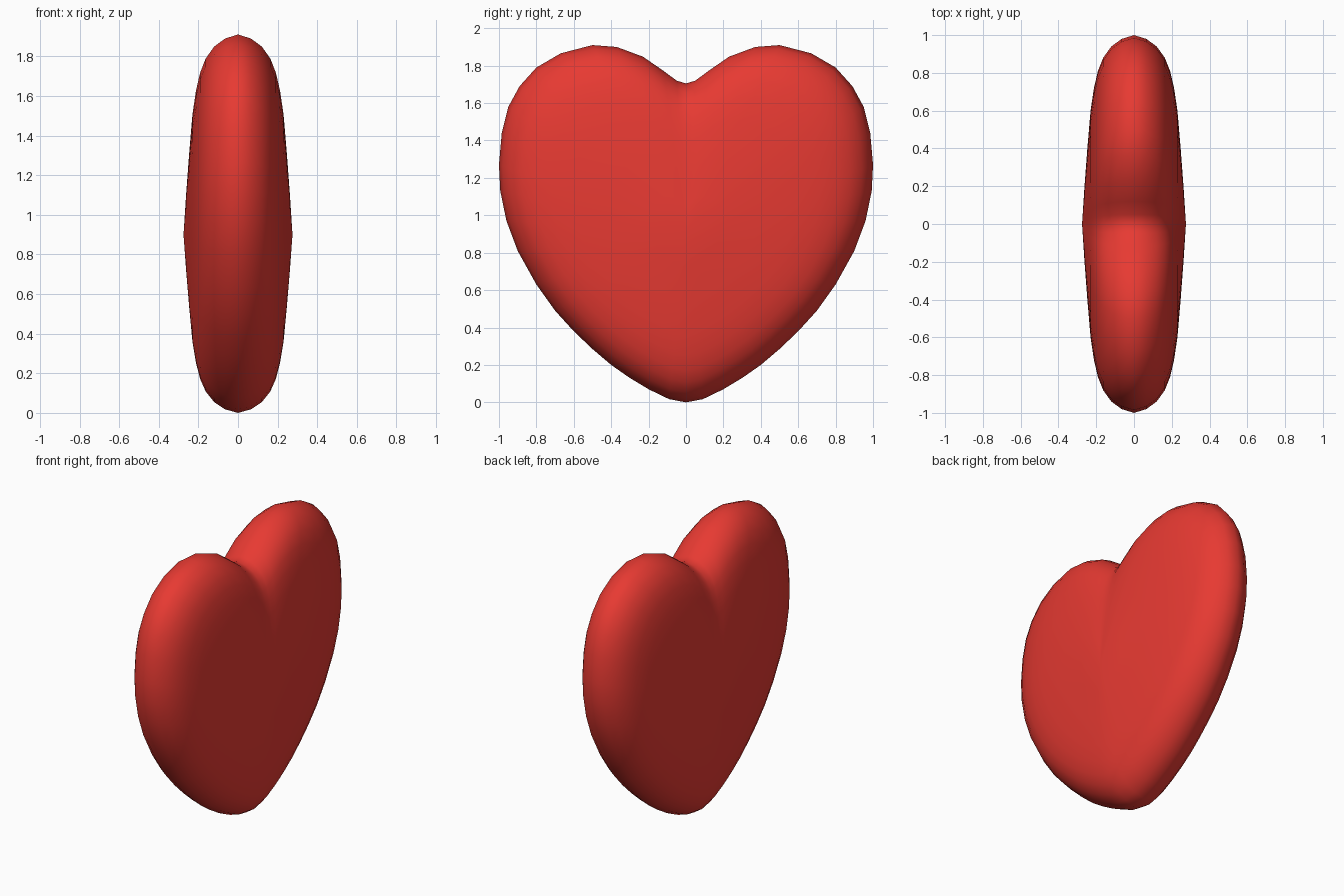
import bpy
import bmesh
from mathutils import Vector

cube = bpy.data.objects.get("Cube")
if cube:
    bpy.data.objects.remove(cube, do_unlink=True)

# Half outline of the heart (y, z), bottom tip to top notch
HALF = [(0, 0), (.09, .017), (.2, .07), (.3, .13), (.4, .2), (.5, .285),
        (.6, .38), (.7, .49), (.8, .63), (.9, .81), (.96, .97), (.993, 1.13),
        (1, 1.27), (.985, 1.44), (.95, 1.58), (.89, 1.69), (.8, 1.79),
        (.67, 1.866), (.5, 1.91), (.37, 1.9), (.23, 1.848), (.12, 1.772),
        (.05, 1.72), (0, 1.705)]
# Dome section: fraction of the outline, half thickness
DOME = [(.2, .262), (.4, .247), (.6, .23), (.72, .212), (.81, .191),
        (.88, .163), (.94, .12), (.98, .065), (1, 0)]
CENTRE = Vector((0, 0, .9))
DEPTH = .275

outline = HALF + [(-y, z) for y, z in HALF[-2:0:-1]]

bm = bmesh.new()


def ring(scale, x):
    """One scaled copy of the outline at the given thickness."""
    verts = []
    for y, z in outline:
        p = CENTRE + (Vector((0, y, z)) - CENTRE) * scale
        verts.append(bm.verts.new((x, p.y, p.z)))
    return verts


# Rings run from one face, around the rim, to the other face
sections = DOME + [(s, -x) for s, x in DOME[-2::-1]]
rings = [ring(s, x) for s, x in sections]
count = len(outline)
for a, b in zip(rings, rings[1:]):
    for i in range(count):
        j = (i + 1) % count
        bm.faces.new((a[i], a[j], b[j], b[i]))

# Close both faces at their centres
for loop, x in ((rings[0], DEPTH), (rings[-1], -DEPTH)):
    tip = bm.verts.new((x, 0, CENTRE.z))
    for i in range(count):
        bm.faces.new((loop[i], loop[(i + 1) % count], tip))

bmesh.ops.recalc_face_normals(bm, faces=bm.faces)
for face in bm.faces:
    face.smooth = True
mesh = bpy.data.meshes.new("heart")
bm.to_mesh(mesh)
bm.free()

heart = bpy.data.objects.new("heart", mesh)
bpy.context.collection.objects.link(heart)

# Red colour
red = bpy.data.materials.new("red")
red.use_nodes = True
colour = (.80, .042, .032, 1)
red.diffuse_color = colour
red.node_tree.nodes["Principled BSDF"].inputs["Base Color"].default_value = colour
mesh.materials.append(red)
